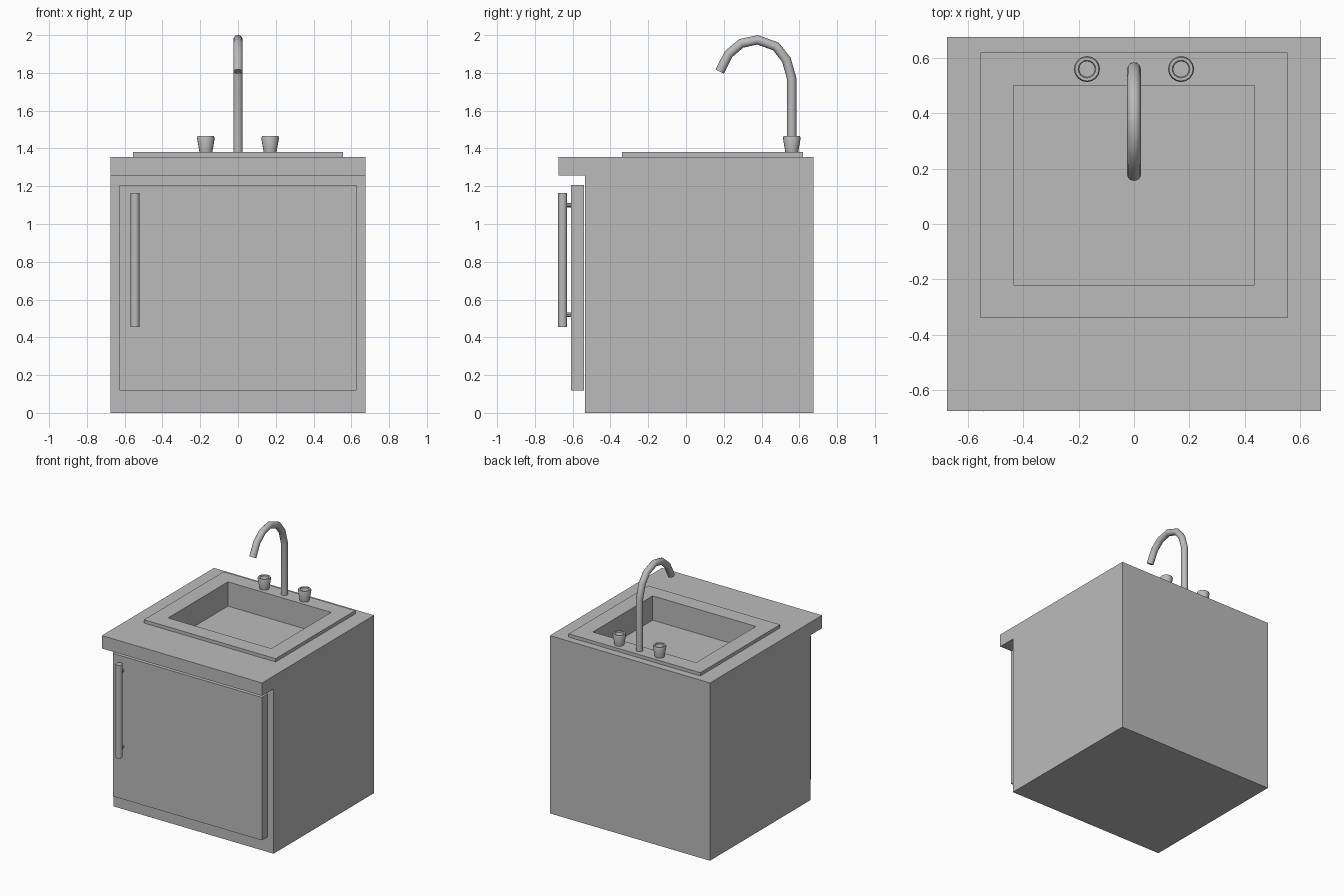
import bpy, bmesh, math

if "Cube" in bpy.data.objects:
    bpy.data.objects.remove(bpy.data.objects["Cube"])

GREY = bpy.data.materials.new("dark_grey")
GREY.diffuse_color = (0.5, 0.5, 0.5, 1)
GREY.use_nodes = True
GREY.node_tree.nodes["Principled BSDF"].inputs["Base Color"].default_value = GREY.diffuse_color


def add_mesh(name, bm, smooth=False):
    bmesh.ops.recalc_face_normals(bm, faces=bm.faces)
    me = bpy.data.meshes.new(name)
    bm.to_mesh(me)
    bm.free()
    me.materials.append(GREY)
    ob = bpy.data.objects.new(name, me)
    bpy.context.collection.objects.link(ob)
    if smooth:
        smooth_object(ob)
    return ob


def select(ob):
    bpy.ops.object.select_all(action='DESELECT')
    ob.select_set(True)
    bpy.context.view_layer.objects.active = ob


def smooth_object(ob):
    select(ob)
    bpy.ops.object.shade_smooth_by_angle(angle=math.radians(35))


def box(name, lo, hi):
    bm = bmesh.new()
    bmesh.ops.create_cube(bm, size=1)
    for v in bm.verts:
        for i in range(3):
            v.co[i] = hi[i] if v.co[i] > 0 else lo[i]
    return add_mesh(name, bm)


def extrude_x(name, profile, half):
    # (y, z) profile swept across the width
    bm = bmesh.new()
    face = bm.faces.new([bm.verts.new((-half, y, z)) for y, z in profile])
    res = bmesh.ops.extrude_face_region(bm, geom=[face], use_keep_orig=True)
    for g in res['geom']:
        if isinstance(g, bmesh.types.BMVert):
            g.co.x = half
    return add_mesh(name, bm)


def lathe(name, profile, cx, cy, sides=16):
    # (radius, z) profile turned around a vertical axis, ends capped
    bm = bmesh.new()
    rings = [[bm.verts.new((cx + r * math.cos(2 * math.pi * i / sides),
                            cy + r * math.sin(2 * math.pi * i / sides), z))
              for i in range(sides)] for r, z in profile]
    for a, b in zip(rings, rings[1:]):
        for i in range(sides):
            j = (i + 1) % sides
            bm.faces.new((a[i], a[j], b[j], b[i]))
    bm.faces.new(rings[0])
    bm.faces.new(rings[-1])
    return add_mesh(name, bm, True)


def tube(name, points, radius, resolution=4):
    cu = bpy.data.curves.new(name, 'CURVE')
    cu.dimensions = '3D'
    cu.bevel_depth = radius
    cu.bevel_resolution = resolution
    cu.use_fill_caps = True
    cu.materials.append(GREY)
    sp = cu.splines.new('POLY')
    sp.points.add(len(points) - 1)
    for p, co in zip(sp.points, points):
        p.co = (*co, 1)
    ob = bpy.data.objects.new(name, cu)
    bpy.context.collection.objects.link(ob)
    select(ob)
    bpy.ops.object.convert(target='MESH')
    ob = bpy.context.object
    smooth_object(ob)
    return ob


# Cabinet with overhanging countertop, and the raised sink rim
cabinet = extrude_x("cabinet", [(-0.535, 0), (0.675, 0), (0.675, 1.355),
                                (-0.675, 1.355), (-0.675, 1.257), (-0.535, 1.257)], 0.675)
rim = box("sink_rim", (-0.555, -0.34, 1.355), (0.555, 0.62, 1.38))

# Basin hollow cut through both
cutter = box("basin_cutter", (-0.435, -0.22, 1.195), (0.435, 0.50, 1.6))
cutter.hide_render = True
for ob in (cabinet, rim):
    mod = ob.modifiers.new("basin", 'BOOLEAN')
    mod.operation = 'DIFFERENCE'
    mod.solver = 'EXACT'
    mod.object = cutter
    select(ob)
    bpy.ops.object.modifier_apply(modifier=mod.name)
bpy.data.objects.remove(cutter)

# Door, standing slightly off the cabinet front
box("door", (-0.628, -0.61, 0.118), (0.628, -0.541, 1.207))

# Bar handle with two posts
lathe("door_handle", [(0.024, 0.455), (0.024, 1.165)], -0.545, -0.653)
for i, z in enumerate((0.52, 1.10)):
    tube(f"handle_post_{i + 1}", [(-0.545, -0.65, z), (-0.545, -0.605, z)], 0.012, 2)

# Gooseneck faucet
path = [(0.56, 1.38), (0.559, 1.772), (0.531, 1.87), (0.476, 1.94), (0.379, 1.975),
        (0.292, 1.956), (0.226, 1.90), (0.178, 1.807)]
tube("faucet", [(0, y, z) for y, z in path], 0.025)

# Tap knobs, flared with a rounded lip and a shallow dished top
for side, x in (("left", -0.17), ("right", 0.17)):
    lathe(f"{side}_knob", [(0.034, 1.38), (0.047, 1.455), (0.043, 1.465),
                           (0.032, 1.465), (0.029, 1.458)], x, 0.56)
